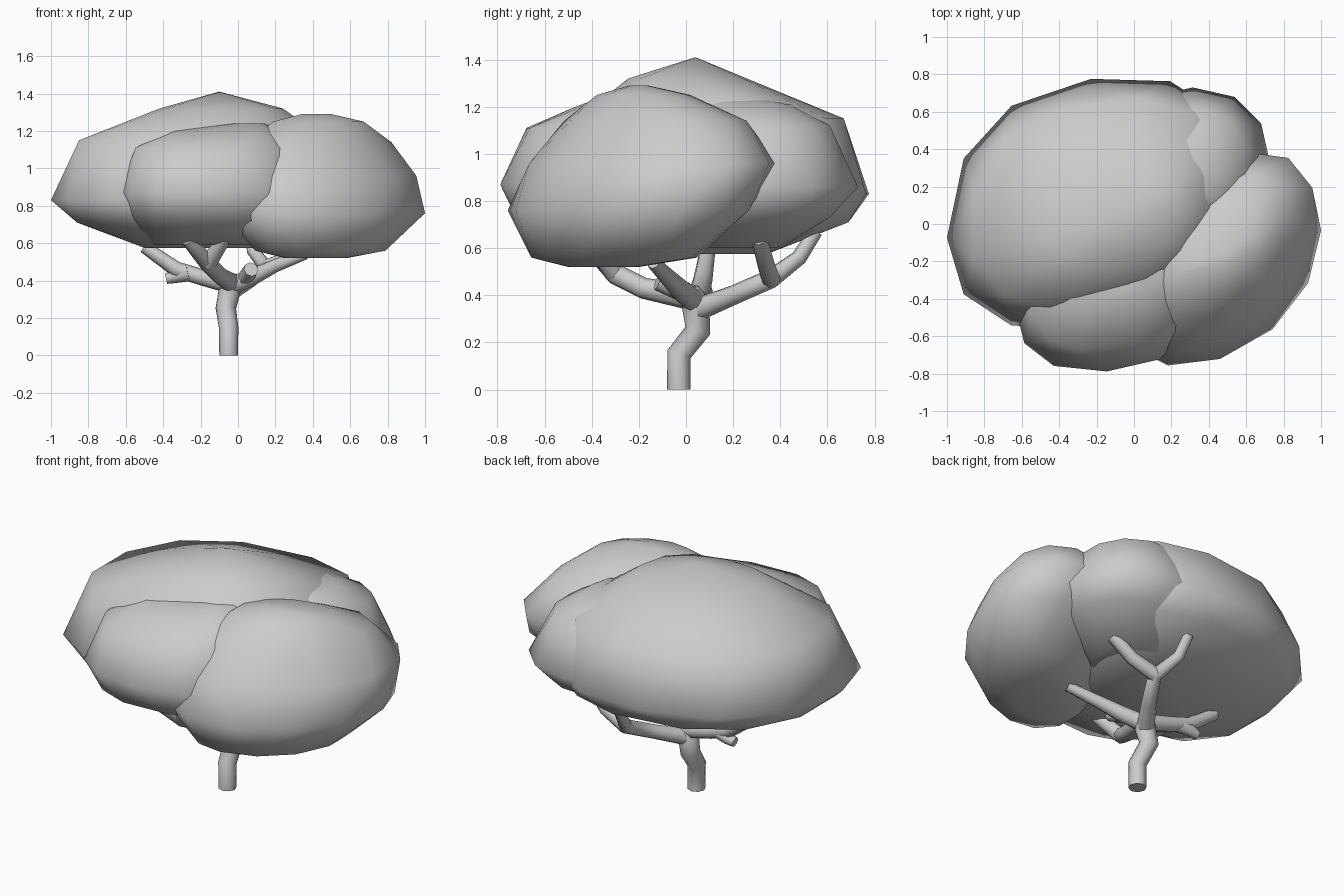
import bpy, bmesh, math


def spow(v, e):
    return math.copysign(abs(v) ** e, v)


def blob(name, rings, skew=0.0, e=0.9, sides=12):
    """Faceted leaf mass: hull of stacked ovals (z, x0, x1, y0, y1)."""
    bm = bmesh.new()
    for i, (z, x0, x1, y0, y1) in enumerate(rings):
        for k in range(sides):
            t = 2 * math.pi * (k + 0.5 * (i % 2)) / sides
            x = (x0 + x1) / 2 + (x1 - x0) / 2 * spow(math.cos(t), e)
            y = (y0 + y1) / 2 + (y1 - y0) / 2 * spow(math.sin(t + skew), e)
            bm.verts.new((x, y, z))
    bmesh.ops.remove_doubles(bm, verts=bm.verts[:], dist=0.001)
    bmesh.ops.convex_hull(bm, input=bm.verts[:])
    loose = [v for v in bm.verts if not v.link_faces]
    bmesh.ops.delete(bm, geom=loose, context='VERTS')
    bmesh.ops.recalc_face_normals(bm, faces=bm.faces[:])
    for f in bm.faces:
        f.smooth = True
    me = bpy.data.meshes.new(name)
    bm.to_mesh(me)
    bm.free()
    ob = bpy.data.objects.new(name, me)
    bpy.context.collection.objects.link(ob)
    return ob


def limb(name, pts):
    """Tapered tube through points (x, y, z, radius)."""
    cu = bpy.data.curves.new(name, 'CURVE')
    cu.dimensions = '3D'
    cu.bevel_depth = 1.0
    cu.bevel_resolution = 2
    cu.use_fill_caps = True
    sp = cu.splines.new('POLY')
    sp.points.add(len(pts) - 1)
    for p, (x, y, z, r) in zip(sp.points, pts):
        p.co = (x, y, z, 1)
        p.radius = r
    sp.use_smooth = True
    ob = bpy.data.objects.new(name, cu)
    bpy.context.collection.objects.link(ob)
    bpy.ops.object.select_all(action='DESELECT')
    ob.select_set(True)
    bpy.context.view_layer.objects.active = ob
    bpy.ops.object.convert(target='MESH')
    bpy.ops.object.shade_smooth_by_angle(angle=math.radians(50))


# Leaf masses
blob("foliage_main", [
    (0.575, -0.50, 0.30, -0.30, 0.35),
    (0.71, -0.88, 0.48, -0.50, 0.69),
    (0.83, -1.00, 0.54, -0.57, 0.79),
    (1.15, -0.87, 0.50, -0.46, 0.67),
    (1.32, -0.42, 0.24, -0.25, 0.25),
    (1.41, -0.10, -0.10, 0.04, 0.04)], skew=0.22, e=0.86)
blob("foliage_right", [
    (0.52, 0.25, 0.58, -0.50, -0.20),
    (0.56, 0.08, 0.80, -0.66, 0.05),
    (0.76, -0.08, 1.00, -0.76, 0.27),
    (0.96, -0.06, 0.97, -0.67, 0.39),
    (1.14, 0.04, 0.82, -0.52, 0.26),
    (1.25, 0.18, 0.68, -0.38, 0.02),
    (1.29, 0.34, 0.50, -0.24, -0.16)], skew=0.4, e=0.95)
blob("foliage_front", [
    (0.59, -0.46, 0.20, -0.40, 0.00),
    (0.72, -0.56, 0.32, -0.72, 0.05),
    (0.87, -0.64, 0.35, -0.79, 0.08),
    (1.11, -0.56, 0.31, -0.68, 0.02),
    (1.20, -0.37, 0.24, -0.47, -0.04),
    (1.24, -0.03, 0.14, -0.36, -0.12)], skew=0.1, e=0.8)
blob("foliage_back", [
    (0.60, 0.00, 0.40, 0.00, 0.40),
    (0.73, -0.05, 0.65, -0.05, 0.62),
    (0.86, -0.10, 0.73, -0.10, 0.73),
    (1.12, 0.00, 0.60, 0.00, 0.62),
    (1.21, 0.08, 0.45, 0.05, 0.45),
    (1.24, 0.15, 0.30, 0.15, 0.30)])

# Trunk
limb("trunk", [(-0.05, -0.03, 0, 0.05), (-0.05, -0.03, 0.15, 0.052),
               (-0.065, 0.05, 0.25, 0.055), (-0.04, 0.04, 0.37, 0.06),
               (-0.03, 0.02, 0.43, 0.035)])
# Back limb and its fork
limb("back_limb", [(-0.04, 0.05, 0.34, 0.05), (0.06, 0.20, 0.40, 0.042),
                   (0.15, 0.36, 0.47, 0.042), (0.08, 0.48, 0.56, 0.034),
                   (0.07, 0.55, 0.67, 0.03)])
limb("back_twig", [(0.15, 0.36, 0.47, 0.042), (0.30, 0.34, 0.53, 0.038),
                   (0.41, 0.31, 0.64, 0.036)])
# Left limb and its stub
limb("left_limb", [(-0.04, 0.04, 0.38, 0.05), (-0.20, 0.06, 0.42, 0.044),
                   (-0.33, 0.07, 0.46, 0.042), (-0.50, 0.09, 0.58, 0.034)])
limb("left_stub", [(-0.26, 0.06, 0.44, 0.044), (-0.34, 0.08, 0.42, 0.034),
                   (-0.385, 0.08, 0.41, 0.028)])
# Front limb and its fork
limb("front_limb", [(-0.04, 0.03, 0.39, 0.055), (-0.10, -0.18, 0.43, 0.045),
                    (-0.16, -0.30, 0.49, 0.045), (-0.27, -0.42, 0.62, 0.036)])
limb("front_twig", [(-0.16, -0.30, 0.49, 0.045), (-0.07, -0.41, 0.63, 0.036)])
# Right limb and its stub
limb("right_limb", [(-0.04, 0.04, 0.37, 0.05), (0.08, -0.02, 0.42, 0.045),
                    (0.20, -0.08, 0.48, 0.036), (0.36, -0.14, 0.54, 0.028)])
limb("right_stub", [(0.04, 0.00, 0.41, 0.045), (0.07, -0.12, 0.46, 0.04)])
